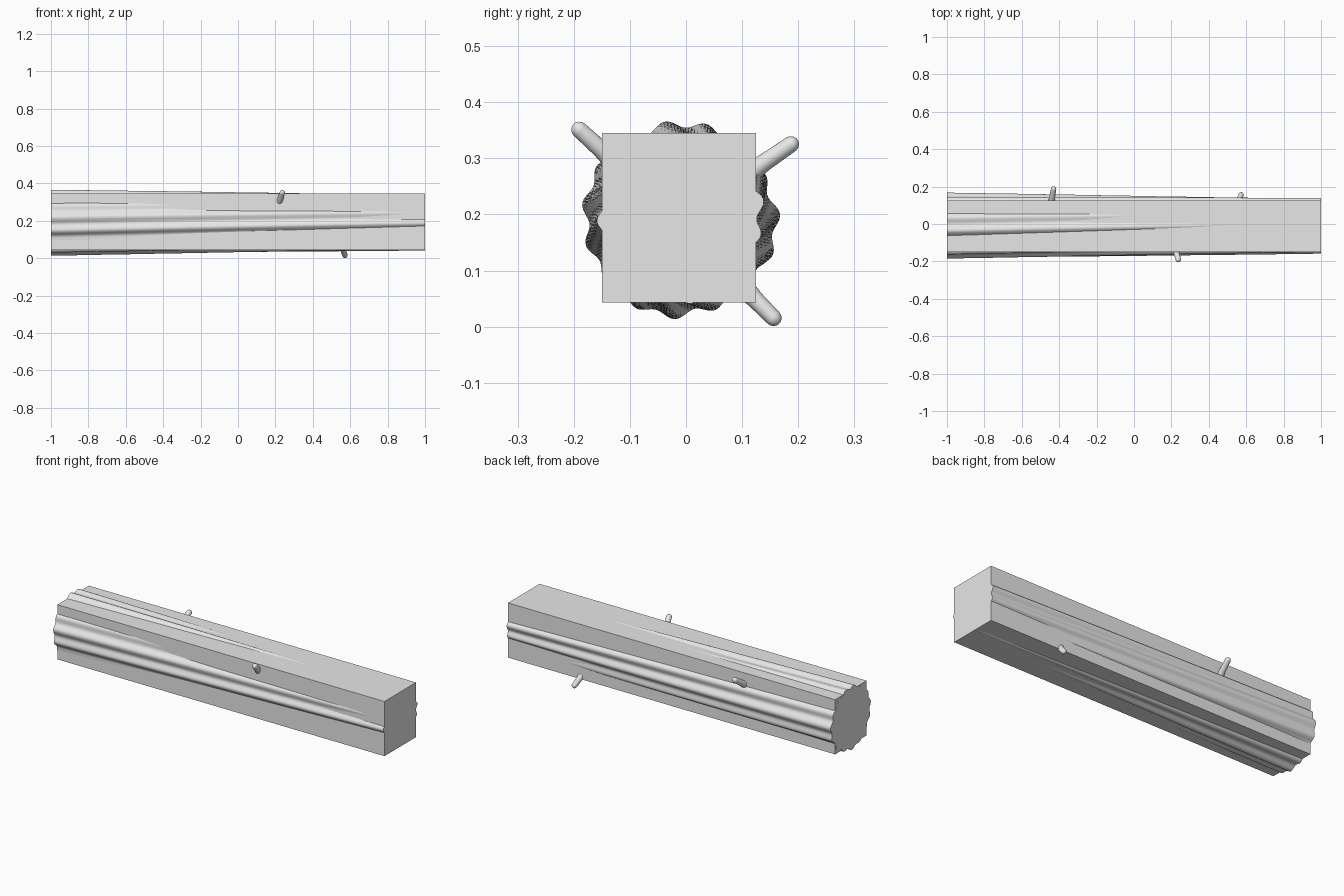
import bpy, bmesh, math
from mathutils import Vector

if "Cube" in bpy.data.objects:
    bpy.data.objects.remove(bpy.data.objects["Cube"])

grey = bpy.data.materials.new("pale grey")
grey.diffuse_color = (0.8, 0.8, 0.8, 1)
grey.use_nodes = True
grey.node_tree.nodes["Principled BSDF"].inputs["Base Color"].default_value = grey.diffuse_color


def finish(name, bm, smooth=True):
    bmesh.ops.recalc_face_normals(bm, faces=bm.faces)
    mesh = bpy.data.meshes.new(name)
    bm.to_mesh(mesh)
    bm.free()
    mesh.materials.append(grey)
    obj = bpy.data.objects.new(name, mesh)
    bpy.context.collection.objects.link(obj)
    if smooth:
        bpy.ops.object.select_all(action='DESELECT')
        obj.select_set(True)
        bpy.context.view_layer.objects.active = obj
        bpy.ops.object.shade_smooth_by_angle(angle=math.radians(45))
    return obj


def loft(bm, rings):
    loops = [[bm.verts.new(p) for p in ring] for ring in rings]
    n = len(loops[0])
    for a, b in zip(loops, loops[1:]):
        for i in range(n):
            j = (i + 1) % n
            bm.faces.new((a[i], a[j], b[j], b[i]))
    bm.faces.new(loops[0])
    bm.faces.new(loops[-1])


# Squared beam around the log
bm = bmesh.new()
bmesh.ops.create_cube(bm, size=1)
for v in bm.verts:
    v.co = (v.co.x * 1.999 + 0.0005, v.co.y * 0.275 - 0.0125, v.co.z * 0.302 + 0.194)
finish("beam", bm, smooth=False)

# Tapered, fluted and slightly twisted log
SIDES, STEPS = 180, 40
bm = bmesh.new()
rings = []
for s in range(STEPS + 1):
    t = s / STEPS
    x = -1 + 1.999 * t
    radius = 0.169 - 0.025 * t
    ring = []
    for i in range(SIDES):
        a = 2 * math.pi * i / SIDES
        b = a + math.radians(14) * t
        flute = 0.0065 * math.cos(15 * (b - math.radians(3)))
        wobble = 0.0025 * math.cos(4 * b + 1 + 2 * t) + 0.0015 * math.cos(7 * b + 3 * t)
        r = radius + flute + wobble
        ring.append((x, -0.01 + r * math.cos(a), 0.191 + r * math.sin(a)))
    rings.append(ring)
loft(bm, rings)
finish("log", bm)


# Branch stubs with flared roots and rounded tips
def stub(name, root, tip, r=0.0145):
    root, tip = Vector(root), Vector(tip)
    axis = (tip - root).normalized()
    u = axis.cross(Vector((1, 0, 0))).normalized()
    w = axis.cross(u)
    profile = [(root, r * 1.8), (root.lerp(tip, 0.25), r * 1.3),
               (root.lerp(tip, 0.5), r * 1.08)]
    profile += [(tip + axis * r * math.sin(q), r * math.cos(q))
                for q in (math.radians(d) for d in (0, 25, 50, 70, 85))]
    bm = bmesh.new()
    loft(bm, [[c + u * k * math.cos(2 * math.pi * i / 20) + w * k * math.sin(2 * math.pi * i / 20)
               for i in range(20)] for c, k in profile])
    finish(name, bm)


stub("front_branch_stub", (0.215, -0.112, 0.280), (0.237, -0.190, 0.351))
stub("back_branch_stub", (-0.445, 0.095, 0.262), (-0.430, 0.187, 0.325))
stub("lower_branch_stub", (0.550, 0.090, 0.082), (0.572, 0.156, 0.0155))
